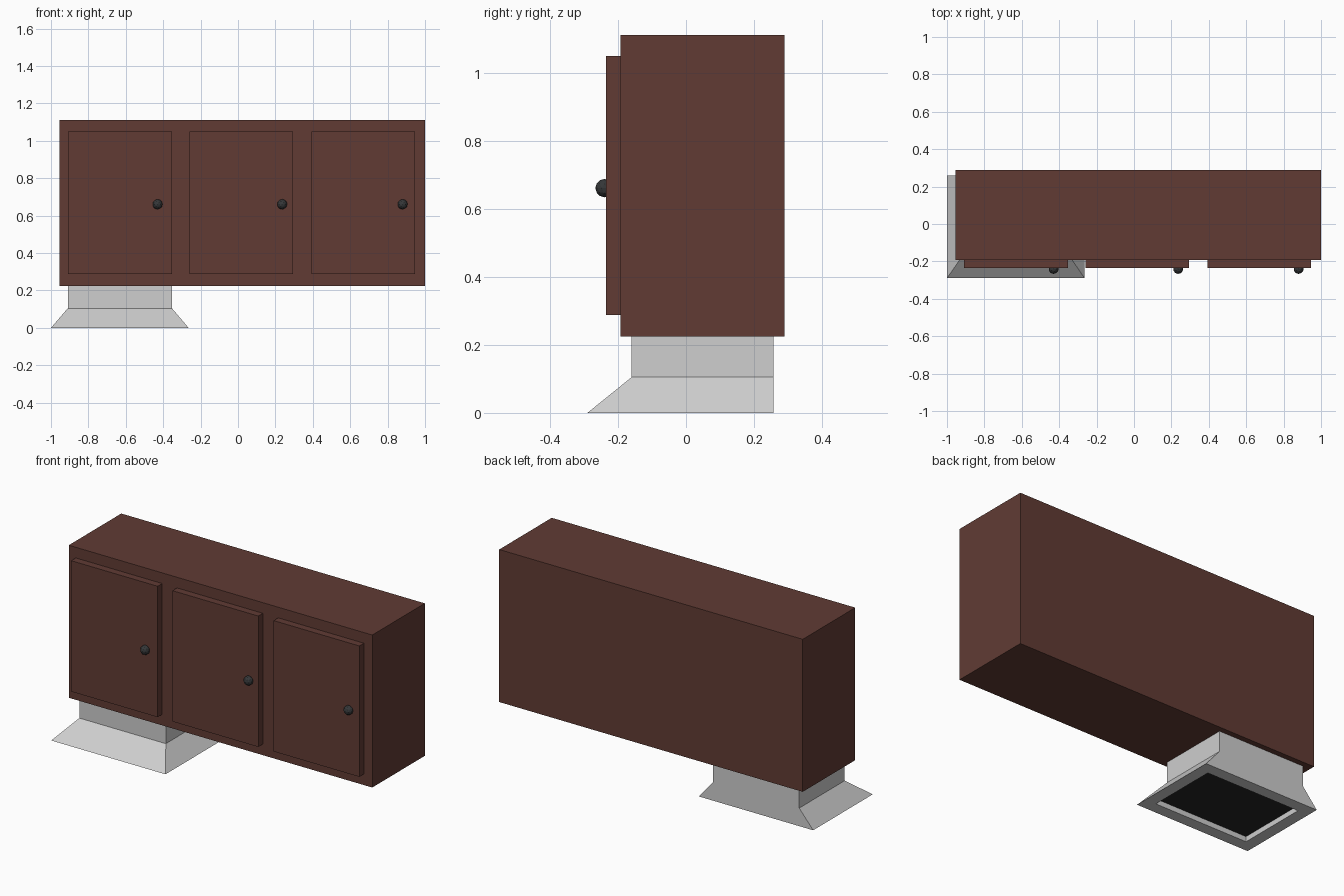
import bpy, bmesh
from mathutils import Vector

if "Cube" in bpy.data.objects:
    bpy.data.objects.remove(bpy.data.objects["Cube"])


def material(name, rgb):
    m = bpy.data.materials.new(name)
    m.diffuse_color = (*rgb, 1)
    m.use_nodes = True
    m.node_tree.nodes["Principled BSDF"].inputs["Base Color"].default_value = m.diffuse_color
    return m


brown = material("brown wood", (0.119, 0.044, 0.034))
grey = material("light grey metal", (0.62, 0.62, 0.62))
black = material("black filter", (0.018, 0.018, 0.018))
dark = material("dark knob", (0.035, 0.038, 0.04))


def finish(bm, name, *mats):
    mesh = bpy.data.meshes.new(name)
    bmesh.ops.recalc_face_normals(bm, faces=bm.faces)
    bm.to_mesh(mesh)
    bm.free()
    ob = bpy.data.objects.new(name, mesh)
    for m in mats:
        mesh.materials.append(m)
    bpy.context.collection.objects.link(ob)
    return ob


def box(name, lo, hi, mat):
    bm = bmesh.new()
    bmesh.ops.create_cube(bm, size=1)
    lo, hi = Vector(lo), Vector(hi)
    for v in bm.verts:
        v.co = (lo + hi) / 2 + v.co * (hi - lo)
    return finish(bm, name, mat)


# Cabinet body
box("cabinet_body", (-0.955, -0.193, 0.224), (1.0, 0.29, 1.112), brown)

# Doors with faceted round knobs
for i, (x0, x1, knob_x) in enumerate([(-0.91, -0.353, -0.43),
                                      (-0.258, 0.295, 0.236),
                                      (0.394, 0.946, 0.88)], 1):
    box(f"door_{i}", (x0, -0.235, 0.288), (x1, -0.19, 1.05), brown)
    bm = bmesh.new()
    bmesh.ops.create_icosphere(bm, subdivisions=2, radius=0.027)
    bmesh.ops.translate(bm, verts=bm.verts, vec=(knob_x, -0.24, 0.661))
    finish(bm, f"knob_{i}", dark)

# Range hood: rectangular loops (x0, x1, y0, y1, z) from the top of the duct,
# out to the flared lip, then in and up into the filter recess
inset, depth = 0.068, 0.03
lip = (-1.0, -0.264, -0.29, 0.258)
inner = (lip[0] + inset, lip[1] - inset, lip[2] + inset, lip[3] - inset)
duct = (-0.91, -0.353, -0.16, 0.258)
loops = [(*duct, 0.224), (*duct, 0.105), (*lip, 0), (*inner, 0), (*inner, depth)]
bm = bmesh.new()
rings = [[bm.verts.new(p) for p in ((a, c, z), (b, c, z), (b, d, z), (a, d, z))]
         for a, b, c, d, z in loops]
for r, s in zip(rings, rings[1:]):
    for k in range(4):
        n = (k + 1) % 4
        bm.faces.new((r[k], r[n], s[n], s[k]))
bm.faces.new(rings[0])
filter_face = bm.faces.new(rings[-1])
filter_face.material_index = 1
finish(bm, "range_hood", grey, black)
